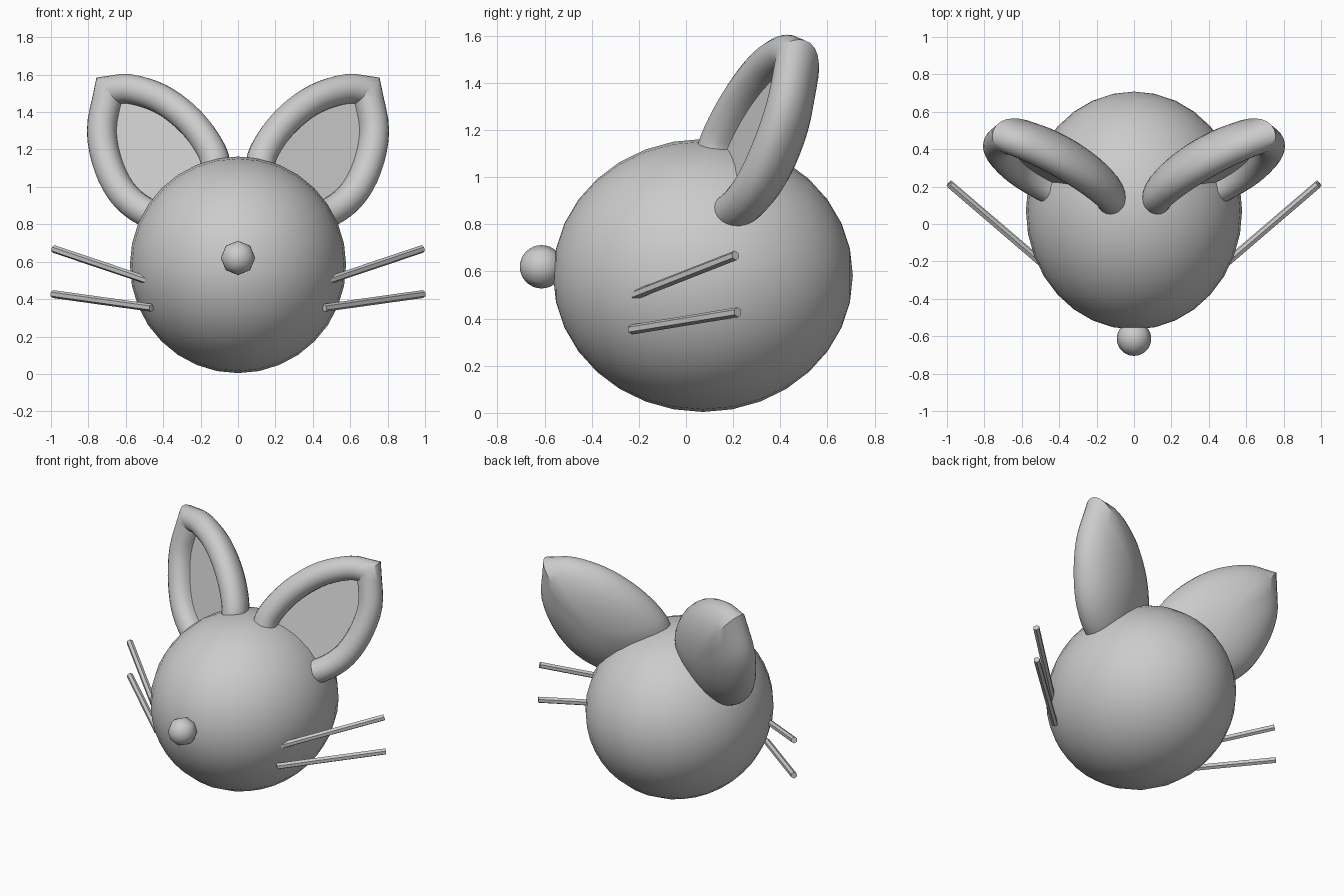
import bpy, bmesh, math
from mathutils import Vector, Matrix

if "Cube" in bpy.data.objects:
    bpy.data.objects.remove(bpy.data.objects["Cube"])


def finish(bm, name, smooth=None, mirror=False):
    bmesh.ops.recalc_face_normals(bm, faces=bm.faces)
    me = bpy.data.meshes.new(name)
    bm.to_mesh(me)
    bm.free()
    ob = bpy.data.objects.new(name, me)
    bpy.context.collection.objects.link(ob)
    if mirror:
        ob.modifiers.new("mirror", 'MIRROR').use_mirror_merge = False
    if smooth:
        bpy.ops.object.select_all(action='DESELECT')
        ob.select_set(True)
        bpy.context.view_layer.objects.active = ob
        bpy.ops.object.shade_smooth_by_angle(angle=math.radians(smooth))
    return ob


def ellipsoid(name, center, radii, seg, rings, angle):
    # pole axis points forward along y
    bm = bmesh.new()
    bmesh.ops.create_uvsphere(bm, u_segments=seg, v_segments=rings, radius=1)
    bmesh.ops.transform(bm, matrix=Matrix.Translation(center)
                        @ Matrix.Diagonal((*radii, 1))
                        @ Matrix.Rotation(math.pi / 2, 4, 'X'), verts=bm.verts)
    return finish(bm, name, angle)


def whisker(name, start, end, radius=0.021):
    a, b = Vector(start), Vector(end)
    a -= (b - a) * 0.1                      # root sunk into the head
    bm = bmesh.new()
    bmesh.ops.create_cone(bm, cap_ends=True, segments=6, radius1=radius,
                          radius2=radius, depth=(b - a).length)
    rot = (b - a).to_track_quat('Z', 'Y').to_matrix().to_4x4()
    bmesh.ops.transform(bm, matrix=Matrix.Translation((a + b) / 2) @ rot, verts=bm.verts)
    return finish(bm, name, mirror=True)


# head and nose
ellipsoid("head", (0, 0.072, 0.583), (0.578, 0.636, 0.579), 32, 16, 40)
ellipsoid("nose", (0, -0.613, 0.62), (0.092, 0.092, 0.092), 8, 16, 60)

# whiskers, two per side
whisker("upper_whiskers", (0.53, -0.18, 0.515), (0.985, 0.21, 0.668))
whisker("lower_whiskers", (0.51, -0.19, 0.36), (0.99, 0.22, 0.427))

# ear: leaf outline on a tilted plane, rounded rim, flat floor, domed back
TILT_X, TILT_Z, SHIFT = 0.40, 0.27, -0.225
normal = Vector((TILT_X, -1, TILT_Z)).normalized()


def on_plane(x, z):
    return Vector((x, TILT_X * x + TILT_Z * z + SHIFT, z))


tip = (0.692, 1.515)
outline = [tip, (0.58, 1.525), (0.42, 1.475), (0.28, 1.375), (0.175, 1.25),
           (0.12, 1.12), (0.16, 0.98), (0.29, 0.87), (0.45, 0.85),
           (0.60, 0.945), (0.69, 1.10), (0.73, 1.30), tip]
ctrl = [on_plane(*p) for p in outline]
ext = [2 * ctrl[0] - ctrl[1]] + ctrl + [2 * ctrl[-1] - ctrl[-2]]
path = []
for i in range(1, len(ext) - 2):
    p0, p1, p2, p3 = ext[i - 1:i + 3]
    for k in range(4):
        t = k / 4
        path.append(0.5 * (2 * p1 + (p2 - p0) * t + (2 * p0 - 5 * p1 + 4 * p2 - p3) * t * t
                           + (3 * p1 - p0 - 3 * p2 + p3) * t ** 3))
n = len(path)
center = on_plane(0.45, 1.18)

# inward mitre directions, sharp at the tip
inward = []
for i in range(n):
    sides = []
    for d in (path[i] - path[i - 1], path[(i + 1) % n] - path[i]):
        s = normal.cross(d).normalized()
        sides.append(s if s.dot(center - path[i]) > 0 else -s)
    inward.append((sides[0] + sides[1]) / (1 + sides[0].dot(sides[1])))

R, DOME = 0.078, 0.20
outer = [p - v * R for p, v in zip(path, inward)]
loops = []
for k in range(1, 10):                      # domed back
    a = math.pi / 2 * k / 10
    loops.append([center + (p - center) * math.sin(a) - normal * DOME * math.cos(a)
                  for p in outer])
for k in range(11):                         # rounded rim
    a = math.pi * k / 10
    loops.append([p - v * R * math.cos(a) + normal * R * math.sin(a)
                  for p, v in zip(path, inward)])
loops.append([p + v * R - normal * 0.02 for p, v in zip(path, inward)])

bm = bmesh.new()
rings = [[bm.verts.new(p) for p in loop] for loop in loops]
for a, b in zip(rings, rings[1:]):
    for i in range(n):
        j = (i + 1) % n
        bm.faces.new((a[i], a[j], b[j], b[i]))
pole = bm.verts.new(center - normal * DOME)
for i in range(n):
    bm.faces.new((pole, rings[0][(i + 1) % n], rings[0][i]))
bm.faces.new(rings[-1])
finish(bm, "ears", 40, mirror=True)
